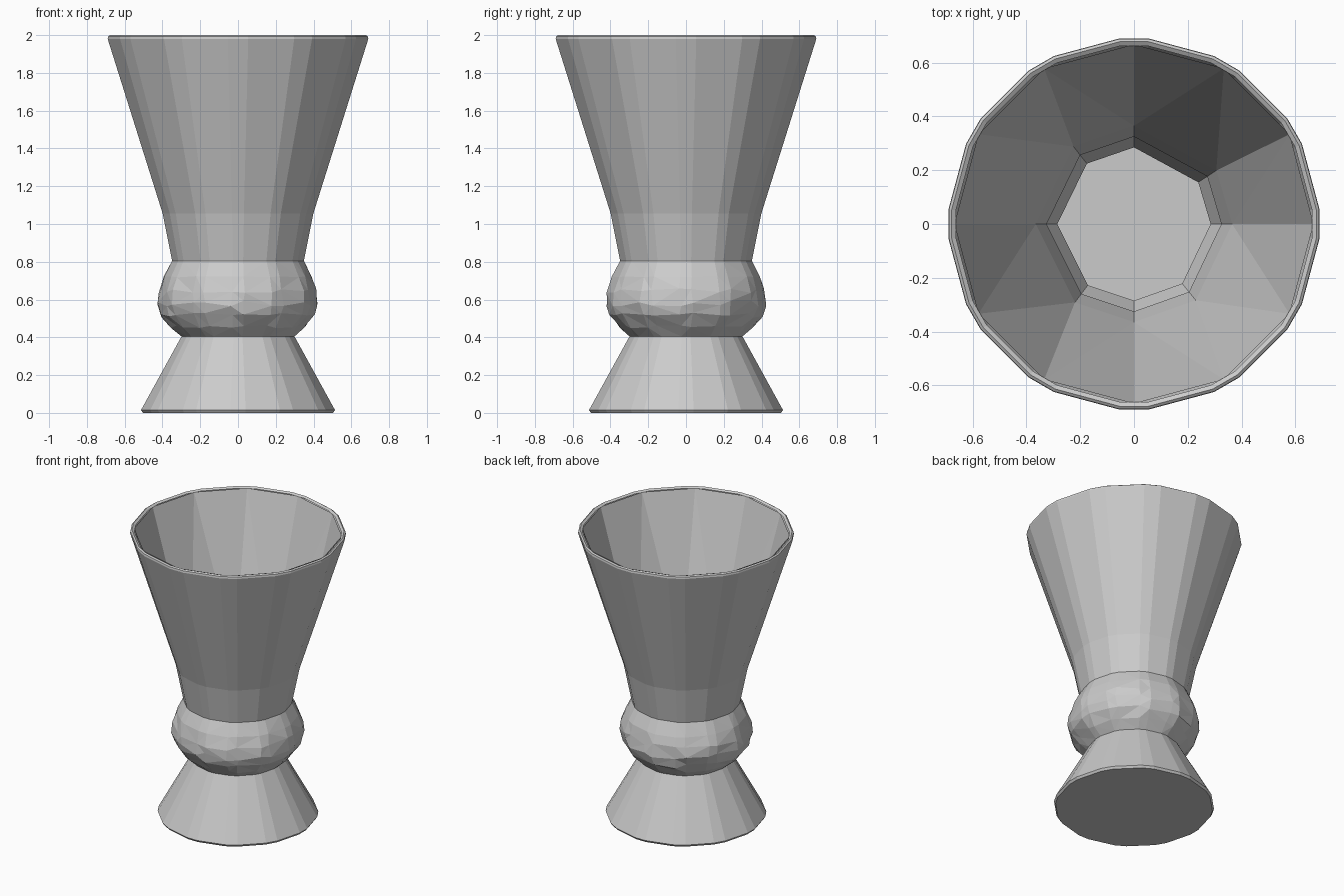
import bpy, bmesh, math, random

if "Cube" in bpy.data.objects:
    bpy.data.objects.remove(bpy.data.objects["Cube"], do_unlink=True)
random.seed(4)

stone = bpy.data.materials.new("plain grey")
stone.use_nodes = True
GREY = (0.6, 0.6, 0.6, 1)
stone.diffuse_color = GREY
stone.node_tree.nodes["Principled BSDF"].inputs["Base Color"].default_value = GREY

# twelve corners, each cut by a narrow bevel
BEVELLED = [30 * k + s for k in range(12) for s in (-4.5, 4.5)]
TWELVE = [30 * k for k in range(12)]
EIGHT = [0, 33, 90, 128, 180, 233, 270, 309]


def ring(bm, angles, r, z, jitter=0):
    verts = []
    for a in angles:
        t = math.radians(a + random.uniform(-1, 1) * jitter * 150)
        rr = r + random.uniform(-1, 1) * jitter
        zz = z + random.uniform(-1, 1) * jitter * 2
        verts.append(bm.verts.new((rr * math.cos(t), rr * math.sin(t), zz)))
    return verts


def strip(bm, low, high):
    n = len(low)
    for i in range(n):
        j = (i + 1) % n
        bm.faces.new((low[i], low[j], high[j], high[i]))


def finish(bm, name, triangulate=False):
    if triangulate:
        bmesh.ops.triangulate(bm, faces=bm.faces[:])
    mesh = bpy.data.meshes.new(name)
    bm.to_mesh(mesh)
    bm.free()
    mesh.materials.append(stone)
    obj = bpy.data.objects.new(name, mesh)
    bpy.context.collection.objects.link(obj)
    return obj


def lathe(name, angles, profile, cap=False, triangulate=False):
    """Stack rings given as (radius, height, jitter); cap closes the first."""
    bm = bmesh.new()
    rings = [ring(bm, angles, *p) for p in profile]
    for low, high in zip(rings, rings[1:]):
        strip(bm, low, high)
    if cap:
        bm.faces.new(rings[0][::-1])
    return finish(bm, name, triangulate)


# flared foot with a closed underside
lathe("foot", BEVELLED, [(0.505, 0), (0.515, 0.015), (0.30, 0.405)], cap=True)

# rounded knop with irregular facets
lathe("knop", BEVELLED, [
    (0.30, 0.405), (0.355, 0.455, 0.004), (0.402, 0.515, 0.008),
    (0.422, 0.58, 0.008), (0.416, 0.645, 0.007), (0.392, 0.72, 0.002),
    (0.35, 0.805)], triangulate=True)

# collar, tapering cup wall and rounded lip
lathe("collar", BEVELLED, [(0.35, 0.805), (0.40, 1.055)])
lathe("cup_wall", BEVELLED, [(0.40, 1.055), (0.692, 1.98)])
lathe("lip", BEVELLED, [(0.692, 1.98), (0.69, 1.993), (0.68, 2.0),
                        (0.664, 1.99)])

# cup lining: twelve corners at the lip merging into eight at the neck
bm = bmesh.new()
ring(bm, TWELVE, 0.668, 1.99)
ring(bm, EIGHT, 0.365, 0.95)
bmesh.ops.convex_hull(bm, input=bm.verts[:])
caps = [f for f in bm.faces
        if max(v.co.z for v in f.verts) - min(v.co.z for v in f.verts) < 0.1]
bmesh.ops.delete(bm, geom=caps, context="FACES_ONLY")
bmesh.ops.recalc_face_normals(bm, faces=bm.faces[:])
bmesh.ops.reverse_faces(bm, faces=bm.faces[:])
finish(bm, "cup_lining")

# hollow through the knop and foot, ending in a flat floor
lining = lathe("stem_lining", EIGHT, [
    (0.44, 0.03), (0.285, 0.405), (0.37, 0.6), (0.325, 0.8), (0.365, 0.95)],
    cap=True)
lining.data.flip_normals()
